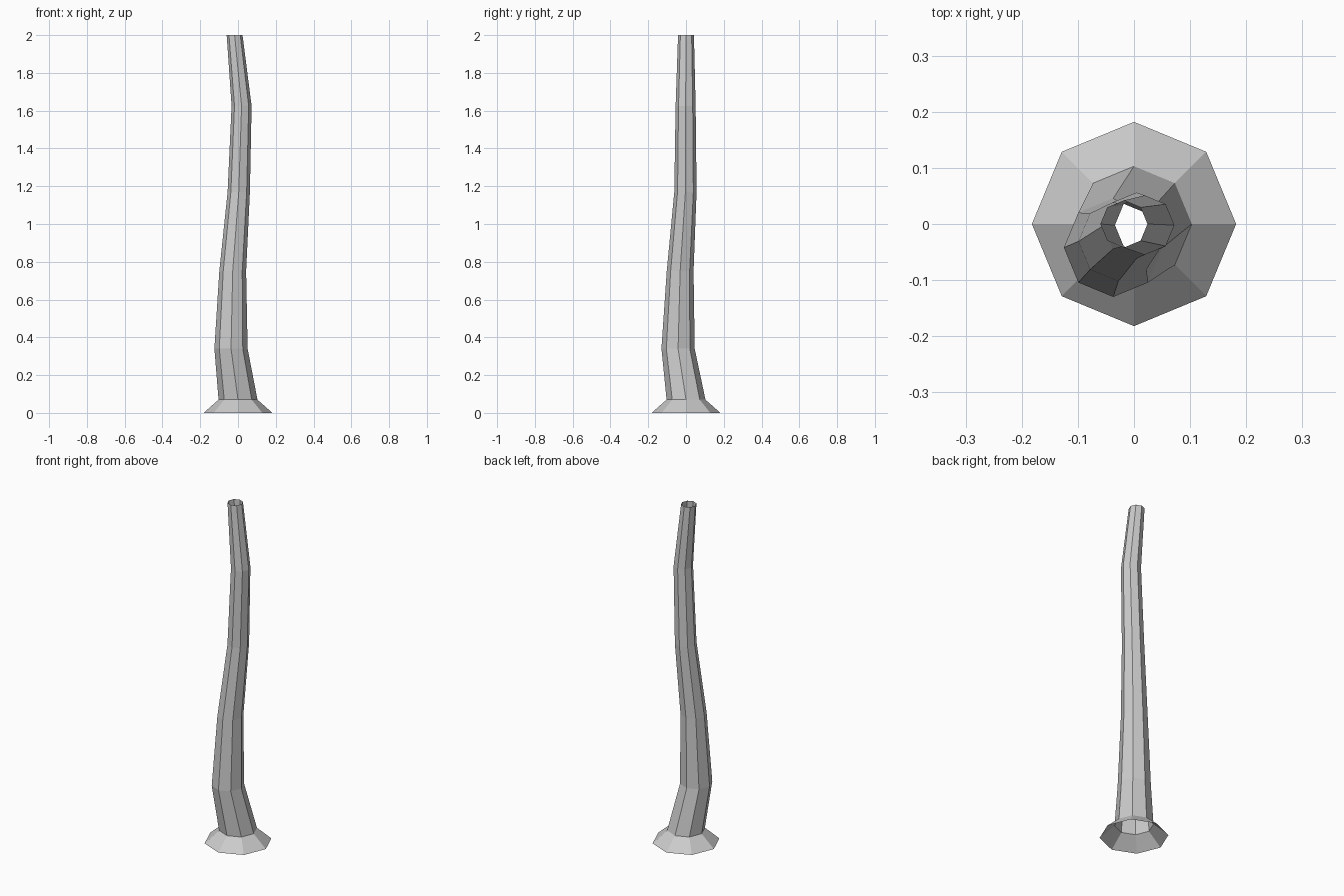
import bpy, bmesh
from math import cos, sin, pi

if "Cube" in bpy.data.objects:
    bpy.data.objects.remove(bpy.data.objects["Cube"])

SIDES = 8

# Cross-sections: centre x, centre y, height, radius
RINGS = [
    (0.0, 0.0, 0.0, 0.182),
    (0.0, 0.0, 0.07, 0.103),
    (-0.037, -0.042, 0.34, 0.088),
    (-0.028, -0.031, 0.75, 0.071),
    (0.004, -0.003, 1.17, 0.059),
    (0.019, -0.002, 1.625, 0.053),
    (-0.018, 0.0, 2.0, 0.042),
]


def loft(name, rings):
    bm = bmesh.new()
    loops = [[bm.verts.new((x + r * cos(2 * pi * i / SIDES),
                            y + r * sin(2 * pi * i / SIDES), z))
              for i in range(SIDES)] for x, y, z, r in rings]
    for low, high in zip(loops, loops[1:]):
        for i in range(SIDES):
            j = (i + 1) % SIDES
            bm.faces.new((low[i], low[j], high[j], high[i]))
    mesh = bpy.data.meshes.new(name)
    bm.to_mesh(mesh)
    bm.free()
    obj = bpy.data.objects.new(name, mesh)
    bpy.context.collection.objects.link(obj)
    return obj


# Bent, tapering trunk with flared foot, open at both ends
loft("trunk", RINGS)
